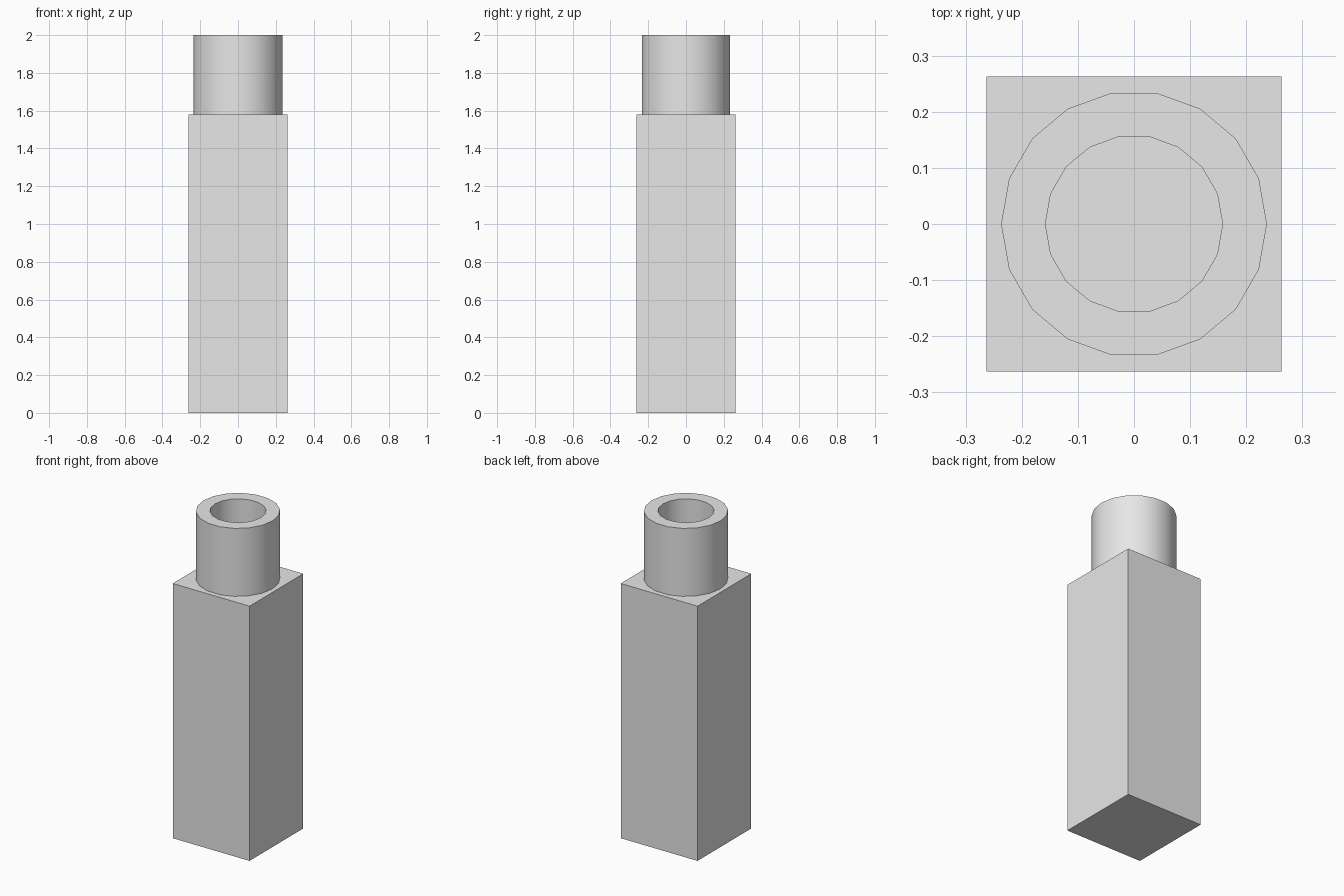
import bpy
import bmesh
from math import tau
from mathutils import Vector

if "Cube" in bpy.data.objects:
    bpy.data.objects.remove(bpy.data.objects["Cube"], do_unlink=True)

UNIT = 2 / 3.8            # overall height is 3.8 units
BODY_WIDTH = UNIT
BODY_HEIGHT = 3 * UNIT
TOP = 2.0
OUTER, INNER = 0.45 * UNIT, 0.3 * UNIT
SIDES = 18

grey = bpy.data.materials.new("plain grey")
grey.use_nodes = True
colour = (0.8, 0.8, 0.8, 1)
grey.diffuse_color = colour
grey.node_tree.nodes["Principled BSDF"].inputs["Base Color"].default_value = colour


def finish(name, bm):
    mesh = bpy.data.meshes.new(name)
    bm.to_mesh(mesh)
    bm.free()
    mesh.materials.append(grey)
    obj = bpy.data.objects.new(name, mesh)
    bpy.context.collection.objects.link(obj)
    return obj


# Square body
bm = bmesh.new()
bmesh.ops.create_cube(bm, size=1)
bmesh.ops.scale(bm, vec=(BODY_WIDTH, BODY_WIDTH, BODY_HEIGHT), verts=bm.verts)
bmesh.ops.translate(bm, vec=(0, 0, BODY_HEIGHT / 2), verts=bm.verts)
finish("square_body", bm)

# Hollow neck: wall profile turned around the vertical axis
bm = bmesh.new()
profile = [(INNER, BODY_HEIGHT), (INNER, TOP), (OUTER, TOP), (OUTER, BODY_HEIGHT)]
verts = [bm.verts.new((r, 0, z)) for r, z in profile]
edges = [bm.edges.new(pair) for pair in zip(verts, verts[1:])]
bmesh.ops.spin(bm, geom=verts + edges, cent=(0, 0, 0), axis=(0, 0, 1),
               angle=tau, steps=SIDES, use_merge=True)
bmesh.ops.remove_doubles(bm, verts=bm.verts, dist=0.0001)

# Point the rim up, the outer wall outwards and the bore wall inwards
for face in bm.faces:
    face.normal_update()
    centre = face.calc_center_median()
    radial = Vector((centre.x, centre.y, 0))
    if abs(face.normal.z) > 0.5:
        wanted = Vector((0, 0, 1))
    else:
        wanted = radial if radial.length > (INNER + OUTER) / 2 else -radial
    if face.normal.dot(wanted) < 0:
        face.normal_flip()
neck = finish("hollow_neck", bm)

# Smooth walls with a crisp rim
bpy.ops.object.select_all(action="DESELECT")
neck.select_set(True)
bpy.context.view_layer.objects.active = neck
bpy.ops.object.shade_smooth_by_angle(angle=0.6)
